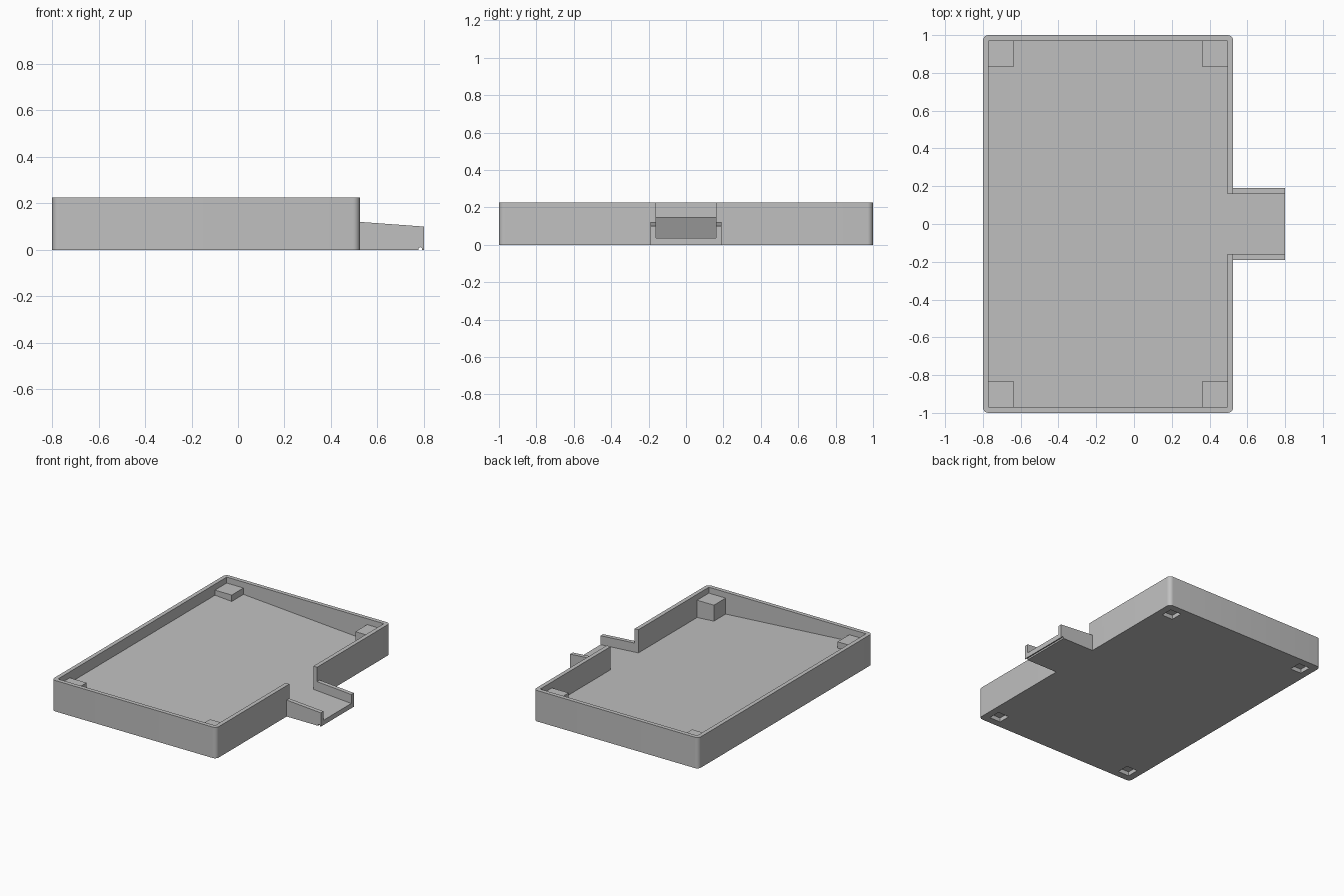
import bpy, bmesh, math

if "Cube" in bpy.data.objects:
    bpy.data.objects.remove(bpy.data.objects["Cube"])

X0, X1, XS = -0.80, 0.525, 0.80      # tray back, tray front, spout tip
H, WALL, R = 0.225, 0.03, 0.03
IX0, IX1, IY = X0 + WALL, X1 - WALL, 1 - WALL
SPOUT, CHANNEL = 0.19, 0.16          # half widths

grey = bpy.data.materials.new("light_grey")
grey.diffuse_color = (0.53, 0.53, 0.53, 1)
grey.use_nodes = True
grey.node_tree.nodes["Principled BSDF"].inputs["Base Color"].default_value = grey.diffuse_color


def floor_z(x):
    """Sloping floor, falling towards the spout."""
    return 0.035 + (XS - x) * 0.07


def prism(name, plan, bottom, top):
    """Solid over a plan outline; bottom and top are functions of x."""
    bm = bmesh.new()
    lo = [bm.verts.new((x, y, bottom(x))) for x, y in plan]
    hi = [bm.verts.new((x, y, top(x))) for x, y in plan]
    n = len(plan)
    bm.faces.new(lo[::-1])
    bm.faces.new(hi)
    for i in range(n):
        j = (i + 1) % n
        bm.faces.new((lo[i], lo[j], hi[j], hi[i]))
    bmesh.ops.recalc_face_normals(bm, faces=bm.faces)
    me = bpy.data.meshes.new(name)
    bm.to_mesh(me)
    bm.free()
    me.materials.append(grey)
    ob = bpy.data.objects.new(name, me)
    bpy.context.collection.objects.link(ob)
    return ob


def rect(xa, xb, ya, yb):
    return [(xa, ya), (xb, ya), (xb, yb), (xa, yb)]


def flat(z):
    return lambda x: z


def combine(target, tool, operation):
    """Apply a boolean and remove the tool object."""
    mod = target.modifiers.new(operation, 'BOOLEAN')
    mod.operation, mod.solver, mod.object = operation, 'EXACT', tool
    bpy.context.view_layer.objects.active = target
    bpy.ops.object.modifier_apply(modifier=mod.name)
    bpy.data.objects.remove(tool)


# Tray block with rounded vertical corners
outline = []
for cx, cy, start in ((X1 - R, 1 - R, 0), (X0 + R, 1 - R, 90),
                      (X0 + R, -1 + R, 180), (X1 - R, -1 + R, 270)):
    for k in range(9):
        a = math.radians(start + k * 90 / 8)
        outline.append((cx + R * math.cos(a), cy + R * math.sin(a)))
tray = prism("drip_tray", outline, flat(0), flat(H))

# Spout block with a gently falling rim
spout = prism("spout", rect(X1 - 0.015, XS, -SPOUT, SPOUT), flat(0),
              lambda x: 0.12 - 0.02 * (x - X1) / (XS - X1))
combine(tray, spout, 'UNION')

# Basin and outlet channel, cut in one piece above the sloping floor
basin = [(IX0, -IY), (IX1, -IY), (IX1, -CHANNEL), (0.9, -CHANNEL),
         (0.9, CHANNEL), (IX1, CHANNEL), (IX1, IY), (IX0, IY)]
combine(tray, prism("basin_cutter", basin, floor_z, flat(0.4)), 'DIFFERENCE')

# Corner posts with square sockets underneath
P, S = 0.135, 0.045
for sx in (0, 1):
    for sy in (-1, 1):
        xa, xb = (IX1 - P, IX1 + 0.01) if sx else (IX0 - 0.01, IX0 + P)
        ya, yb = sorted((sy * (IY - P), sy * (IY + 0.01)))
        combine(tray, prism("post", rect(xa, xb, ya, yb), flat(0.02), flat(0.182)), 'UNION')
        cx = IX1 - P / 2 if sx else IX0 + P / 2
        cy = sy * (IY - P / 2)
        combine(tray, prism("socket", rect(cx - S, cx + S, cy - S, cy + S),
                            flat(-0.1), flat(0.03)), 'DIFFERENCE')

# Drip groove under the spout tip
bpy.ops.mesh.primitive_cylinder_add(vertices=16, radius=0.008, depth=0.6,
                                    location=(0.785, 0, 0.003),
                                    rotation=(math.pi / 2, 0, 0))
groove = bpy.context.object
groove.data.materials.append(grey)
combine(tray, groove, 'DIFFERENCE')

# Smooth the rounded corners, keep hard edges
bpy.ops.object.select_all(action='DESELECT')
tray.select_set(True)
bpy.context.view_layer.objects.active = tray
bpy.ops.object.shade_smooth_by_angle(angle=math.radians(30))
